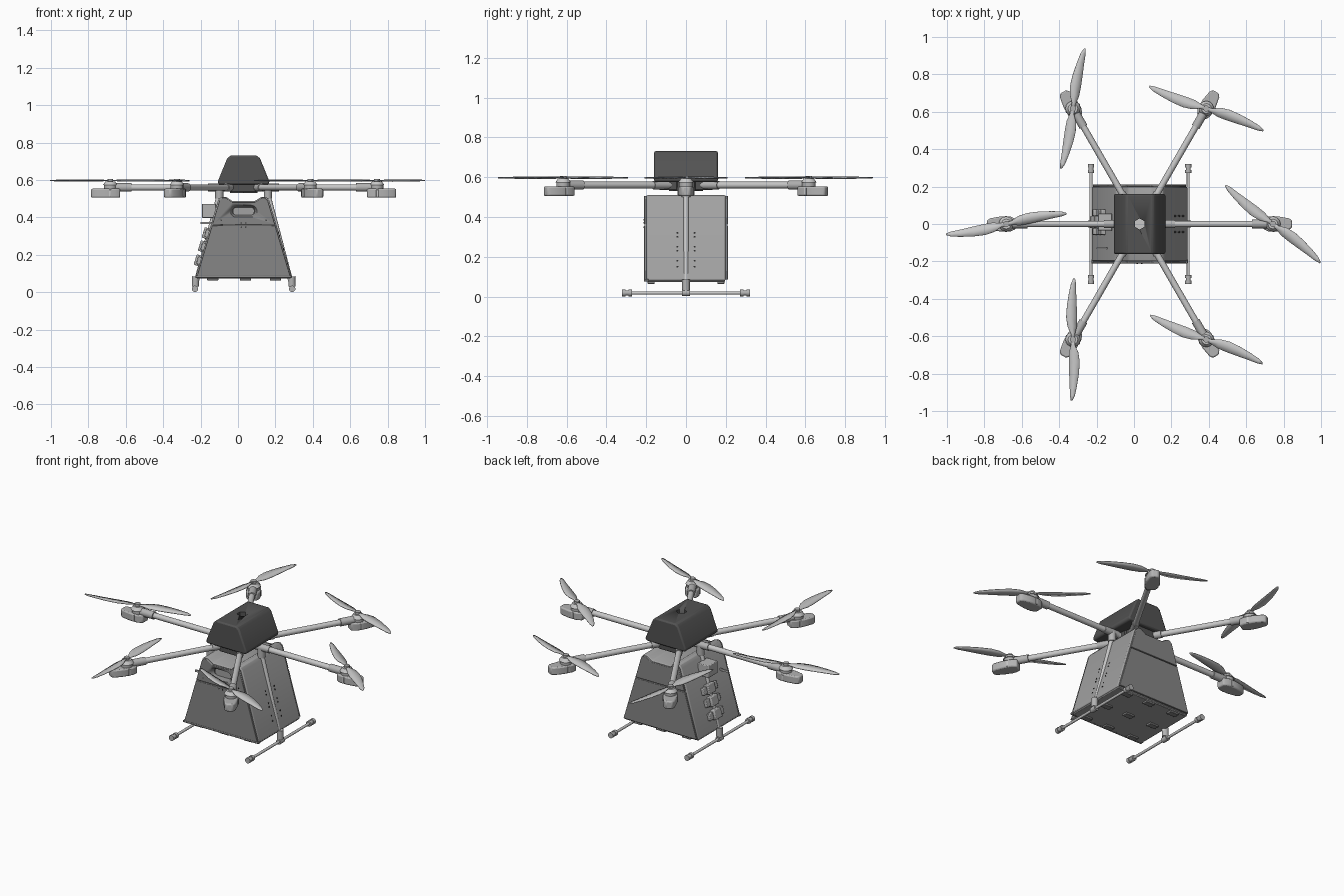
import bpy, bmesh, math
from mathutils import Vector, Matrix

if "Cube" in bpy.data.objects:
    bpy.data.objects.remove(bpy.data.objects["Cube"], do_unlink=True)

CX = 0.03  # hub centre in x


def material(name, value):
    m = bpy.data.materials.new(name)
    m.use_nodes = True
    color = (value, value, value, 1)
    m.diffuse_color = color
    m.node_tree.nodes["Principled BSDF"].inputs["Base Color"].default_value = color
    return m


LIGHT = material("light grey", 0.58)
METAL = material("metal grey", 0.45)
BODY = material("body grey", 0.36)
PANEL = material("panel grey", 0.24)
DARK = material("dark grey", 0.085)
BLACK = material("hole black", 0.03)


def finish(name, bm, mat, bevel=0.0, matrix=None):
    bmesh.ops.recalc_face_normals(bm, faces=bm.faces)
    if matrix:
        bm.transform(matrix)
    mesh = bpy.data.meshes.new(name)
    bm.to_mesh(mesh)
    bm.free()
    mesh.materials.append(mat)
    ob = bpy.data.objects.new(name, mesh)
    bpy.context.collection.objects.link(ob)
    bpy.ops.object.select_all(action='DESELECT')
    ob.select_set(True)
    bpy.context.view_layer.objects.active = ob
    bpy.ops.object.shade_smooth_by_angle(angle=math.radians(35))
    if bevel:
        mod = ob.modifiers.new("edge", 'BEVEL')
        mod.width, mod.segments = bevel, 2
    return ob


def prism(name, points, a, b, mat, axis='y', bevel=0.0, matrix=None):
    """Extrude a 2D profile from a to b along y (x-z profile) or z (x-y profile)."""
    bm = bmesh.new()
    place = (lambda p, h: (p[0], h, p[1])) if axis == 'y' else (lambda p, h: (p[0], p[1], h))
    ends = [[bm.verts.new(place(p, h)) for p in points] for h in (a, b)]
    for loop in ends:
        bm.faces.new(loop)
    n = len(points)
    for i in range(n):
        j = (i + 1) % n
        bm.faces.new((ends[0][i], ends[0][j], ends[1][j], ends[1][i]))
    return finish(name, bm, mat, bevel, matrix)


def box(name, center, size, mat, bevel=0.0, matrix=Matrix()):
    bm = bmesh.new()
    bmesh.ops.create_cube(bm, size=1)
    return finish(name, bm, mat, bevel,
                  matrix @ Matrix.Translation(center) @ Matrix.Diagonal((*size, 1)))


def tube(name, p, q, r, mat, r2=None, sides=20, matrix=Matrix()):
    p, q = Vector(p), Vector(q)
    bm = bmesh.new()
    bmesh.ops.create_cone(bm, cap_ends=True, segments=sides, radius1=r,
                          radius2=r if r2 is None else r2, depth=(q - p).length)
    turn = (q - p).to_track_quat('Z', 'Y').to_matrix().to_4x4()
    return finish(name, bm, mat, 0, matrix @ Matrix.Translation((p + q) / 2) @ turn)


def cut(target, cutter):
    cutter.hide_render = True
    cutter.hide_set(True)
    mod = target.modifiers.new("cut", 'BOOLEAN')
    mod.operation, mod.solver, mod.object = 'DIFFERENCE', 'EXACT', cutter


def mirrored(half):
    """Close a right-hand x-z outline with its mirror image about the hub."""
    return [(CX + x, z) for x, z in half] + [(CX - x, z) for x, z in reversed(half)]


def half_width(z):
    return 0.257 - (z - 0.08) * 0.295


def stadium(w, r, z, n=8):
    right = [(w + r * math.sin(math.pi * i / n), z - r * math.cos(math.pi * i / n))
             for i in range(n + 1)]
    return mirrored(right)


# Cargo case: tapered, with a dip in its top edge below the hub
case = prism("cargo_case", mirrored([(0.257, 0.08), (0.137, 0.49), (0.12, 0.51),
                                     (0.095, 0.51), (0.06, 0.487)]),
             -0.2, 0.2, BODY, bevel=0.008)
for name, y0, y1 in (("front", -0.211, -0.198), ("back", 0.198, 0.211)):
    prism(name + "_lower_panel", mirrored([(0.25, 0.085), (half_width(0.357) - 0.006, 0.357)]),
          y0, y1, PANEL, bevel=0.003)
    flap = prism(name + "_upper_panel",
                 mirrored([(half_width(0.361) - 0.006, 0.361), (0.13, 0.49),
                           (0.115, 0.505), (0.095, 0.505), (0.06, 0.482)]),
                 y0, y1, PANEL, bevel=0.003)
    if name == "front":
        hole = prism("handle_cutter", stadium(0.04, 0.032, 0.433), -0.25, -0.16, PANEL)
        cut(case, hole)
        cut(flap, hole)
# Handle recess: rim sloping back to a floor
prism("handle_floor", stadium(0.036, 0.022, 0.433), -0.185, -0.165, BODY)
rim = bmesh.new()
loops = [[rim.verts.new((x, y, z)) for x, z in stadium(0.04, r, 0.433)]
         for r, y in ((0.033, -0.211), (0.02, -0.187))]
for i in range(len(loops[0])):
    rim.faces.new((loops[0][i - 1], loops[0][i], loops[1][i], loops[1][i - 1]))
finish("handle_rim", rim, PANEL)

# Case base, rim and feet
box("case_base", (CX, 0, 0.08), (0.5, 0.39, 0.014), BODY, 0.003)
box("front_sill", (CX, -0.2, 0.082), (0.515, 0.024, 0.012), PANEL, 0.003)
for x in (-0.165, 0.01, 0.17):
    for y in (-0.175, 0, 0.175):
        box("base_foot", (CX + x, y, 0.07), (0.06, 0.035, 0.014), PANEL, 0.003)
for x in (-0.012, 0.012):
    for z in (0.348, 0.37):
        tube("front_rivet", (CX + x, -0.213, z), (CX + x, -0.205, z), 0.004, BLACK, sides=8)
for s in (-1, 1):
    x = CX + s * 0.12
    tube("flap_rivet", (x, -0.213, 0.385), (x, -0.205, 0.385), 0.004, BLACK, sides=8)

# Landing gear and side fittings
tilt = math.atan(0.295)
for s in (-1, 1):
    def side(off, z):
        return CX + s * (half_width(z) + off)
    tube("landing_leg", (side(0.004, 0.53), 0, 0.53), (CX + s * 0.262, 0, 0.02), 0.013, LIGHT)
    tube("leg_sleeve", (side(0.002, 0.085), 0, 0.085), (CX + s * 0.258, 0, 0.03), 0.019, METAL)
    tube("leg_top_clamp", (CX + s * 0.13, 0, 0.5), (CX + s * 0.13, 0, 0.56), 0.022, METAL)
    xs = CX + s * 0.26
    tube("skid_bar", (xs, -0.3, 0.018), (xs, 0.3, 0.018), 0.008, LIGHT)
    tube("skid_tee", (xs, -0.02, 0.018), (xs, 0.02, 0.018), 0.016, METAL)
    for e in (-1, 1):
        for y, r in ((0.282, 0.017), (0.298, 0.013), (0.313, 0.017)):
            tube("skid_bumper", (xs, e * (y - 0.01), 0.018), (xs, e * (y + 0.008), 0.018), r, METAL)
        for z in (0.15, 0.18, 0.23, 0.25, 0.30, 0.32):
            tube("side_rivet", (side(-0.005, z), e * 0.043, z),
                 (side(0.002, z), e * 0.043, z), 0.005, BLACK, sides=8)

# Row of latches on the hinge side
for z in (0.17, 0.245, 0.315):
    place = Matrix.Translation((CX - half_width(z) - 0.012, 0.01, z)) @ Matrix.Rotation(tilt, 4, 'Y')
    box("latch_block", (0, 0, 0), (0.034, 0.065, 0.058), METAL, 0.005, place)
    for y in (-0.05, 0.05):
        box("latch_ear", (0.006, y, 0), (0.024, 0.035, 0.042), METAL, 0.004, place)
box("side_module", (-0.155, 0.01, 0.435), (0.075, 0.09, 0.075), METAL, 0.004)
box("side_strap", (-0.17, -0.13, 0.37), (0.06, 0.008, 0.012), METAL)

# Centre hub and head cover
tube("hub_plate", (CX, 0, 0.53), (CX, 0, 0.588), 0.085, DARK, sides=6)
box("hub_neck", (CX, 0, 0.56), (0.13, 0.27, 0.05), DARK, 0.005)
cover = prism("head_cover", mirrored([(0.132, 0.575), (0.139, 0.59), (0.088, 0.715), (0.07, 0.731)]),
              -0.16, 0.16, DARK, bevel=0.012)
cut(cover, tube("port_cutter", (CX, 0, 0.69), (CX, 0, 0.78), 0.03, DARK, sides=6))
tube("port_floor", (CX, 0, 0.685), (CX, 0, 0.695), 0.03, LIGHT, sides=6)


def propeller(place):
    """Two swept, twisted blades made from cross rows."""
    rows = [(0.0, 0.010, 0.0), (0.03, 0.011, 0.0), (0.07, 0.025, 0.004), (0.12, 0.029, 0.007),
            (0.18, 0.026, 0.006), (0.25, 0.019, 0.002), (0.30, 0.013, -0.003), (0.327, 0.004, -0.007)]
    for turn in (0, math.pi):
        bm = bmesh.new()
        strips = []
        for r, w, sweep in rows:
            lift = w * 0.16
            strips.append([bm.verts.new((r, sweep + w * t, lift * t)) for t in (-1, 0, 1)])
        for a, b in zip(strips, strips[1:]):
            for k in (0, 1):
                bm.faces.new((a[k], b[k], b[k + 1], a[k + 1]))
        blade = finish("propeller_blade", bm, LIGHT, 0, place @ Matrix.Rotation(turn, 4, 'Z'))
        solid = blade.modifiers.new("thickness", 'SOLIDIFY')
        solid.thickness, solid.offset = 0.004, 0
    tube("propeller_hub", (0, 0, -0.008), (0, 0, 0.009), 0.016, METAL, matrix=place)


# Six arms, each with a motor pod and propeller
pod = [(0.66, 0.026), (0.69, 0.04), (0.745, 0.04), (0.80, 0.03), (0.816, 0.018)]
pod += [(x, -y) for x, y in reversed(pod)]
for i, blade_angle in enumerate((-38, -20, 80, 11, 90, -22)):
    m = Matrix.Translation((CX, 0, 0)) @ Matrix.Rotation(i * math.pi / 3, 4, 'Z')
    tube("arm", (0.05, 0, 0.56), (0.68, 0, 0.56), 0.017, LIGHT, matrix=m)
    tube("arm_root_clamp", (0.09, 0, 0.56), (0.19, 0, 0.56), 0.021, METAL, matrix=m)
    tube("arm_end_sleeve", (0.60, 0, 0.56), (0.685, 0, 0.56), 0.023, METAL, matrix=m)
    prism("motor_pod", pod, 0.505, 0.553, METAL, 'z', 0.007, m)
    box("pod_band", (0.715, 0, 0.528), (0.012, 0.086, 0.04), LIGHT, 0.002, m)
    tube("motor_base", (0.713, 0, 0.55), (0.713, 0, 0.572), 0.034, METAL, matrix=m)
    tube("motor_bell", (0.713, 0, 0.572), (0.713, 0, 0.592), 0.04, LIGHT, 0.026, matrix=m)
    hub = m @ Vector((0.713, 0, 0.597))
    propeller(Matrix.Translation(hub) @ Matrix.Rotation(math.radians(blade_angle), 4, 'Z'))
